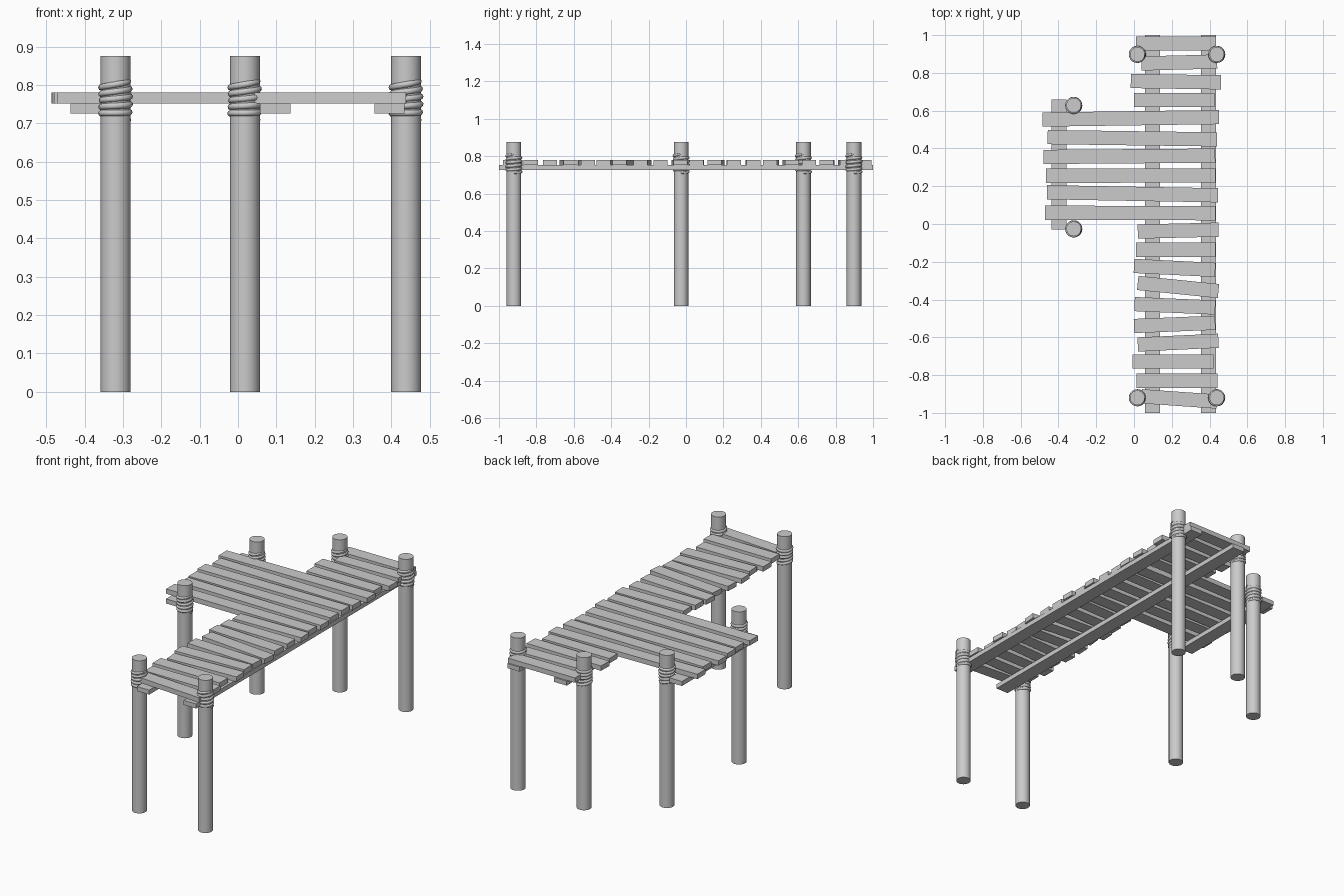
import bpy
from math import sin, cos, pi, atan2, hypot


def box(name, center, size, rot=0):
    bpy.ops.mesh.primitive_cube_add(size=1, location=center, rotation=(0, 0, rot))
    ob = bpy.context.object
    ob.name = name
    ob.scale = size
    bpy.ops.object.transform_apply(location=False, rotation=False, scale=True)
    return ob


def post(x, y):
    bpy.ops.mesh.primitive_cylinder_add(vertices=32, radius=0.039, depth=0.876,
                                        location=(x, y, 0.438))
    bpy.context.object.name = "post"
    bpy.ops.object.shade_smooth_by_angle()


def rope(x, y):
    # wound coil, slightly tilted and uneven, tapering into the post at both ends
    turns, steps = 5, 20
    cu = bpy.data.curves.new("rope_binding", 'CURVE')
    cu.dimensions = '3D'
    cu.bevel_depth = 0.0085
    cu.bevel_resolution = 2
    cu.use_fill_caps = True
    sp = cu.splines.new('POLY')
    n = turns * steps
    sp.points.add(n)
    for i, p in enumerate(sp.points):
        t = i / n
        a = 2 * pi * turns * t
        r = 0.0365 + 0.0008 * sin(a * 0.7)
        z = 0.713 + 0.093 * t + (0.004 * (2 * t - 1)) * cos(a)
        p.co = (r * cos(a), r * sin(a), z, 1)
        p.radius = min(1, 0.5 + min(i, n - i) / 8)
    ob = bpy.data.objects.new("rope_binding", cu)
    ob.location = (x, y, 0)
    bpy.context.collection.objects.link(ob)


# Posts with rope bindings
for x, y in [(0.018, 0.898), (0.438, 0.898), (0.018, -0.92), (0.438, -0.92),
             (-0.319, 0.628), (-0.319, -0.026)]:
    post(x, y)
    rope(x, y)

# Support beams under the deck
for x, y0, y1 in [(0.097, -1, 1), (0.395, -1, 1), (-0.397, -0.03, 0.66)]:
    box("support_beam", (x, (y0 + y1) / 2, 0.739), (0.079, y1 - y0, 0.026))

# Deck planks: left x, right x, left y, right y
planks = [
    (0.01, 0.435, 0.955, 0.955), (0.04, 0.44, 0.85, 0.86),
    (-0.017, 0.46, 0.757, 0.75), (0.0, 0.427, 0.657, 0.657),
    (-0.485, 0.45, 0.553, 0.566), (-0.457, 0.44, 0.46, 0.448),
    (-0.48, 0.43, 0.355, 0.362), (-0.467, 0.432, 0.255, 0.257),
    (-0.46, 0.445, 0.168, 0.152), (-0.472, 0.432, 0.06, 0.057),
    (0.02, 0.447, -0.04, -0.03), (0.01, 0.432, -0.136, -0.136),
    (0.0, 0.43, -0.222, -0.243), (0.02, 0.447, -0.312, -0.355),
    (0.003, 0.43, -0.424, -0.442), (0.0, 0.43, -0.54, -0.523),
    (0.02, 0.447, -0.638, -0.618), (-0.007, 0.42, -0.728, -0.728),
    (0.014, 0.443, -0.83, -0.83), (0.04, 0.44, -0.912, -0.94),
]
for xl, xr, yl, yr in planks:
    box("plank", ((xl + xr) / 2, (yl + yr) / 2, 0.766),
        (hypot(xr - xl, yr - yl), 0.075, 0.028), atan2(yr - yl, xr - xl))
